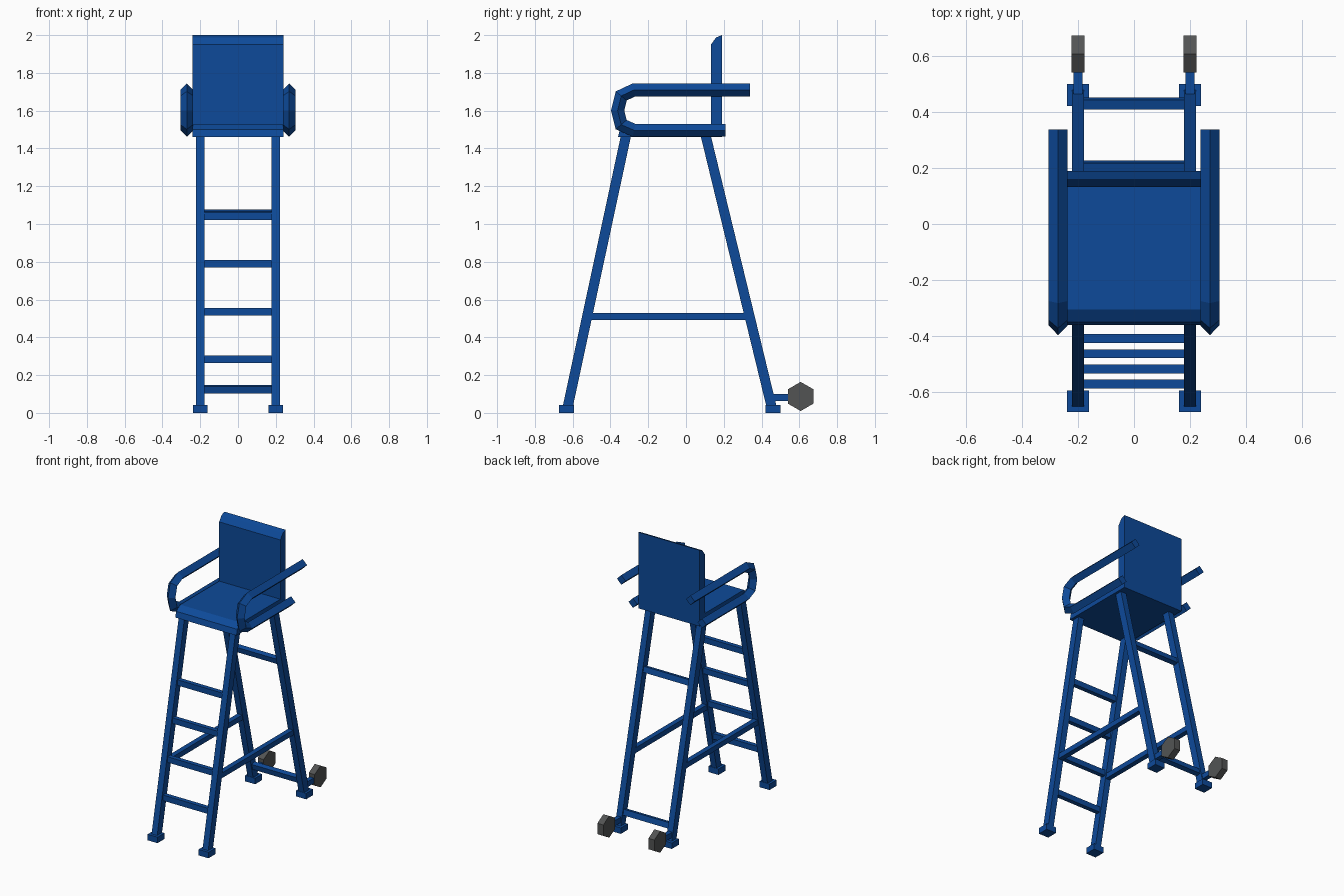
import bpy, bmesh, math
from mathutils import Vector

if "Cube" in bpy.data.objects:
    bpy.data.objects.remove(bpy.data.objects["Cube"])


def material(name, rgb):
    m = bpy.data.materials.new(name)
    m.diffuse_color = (*rgb, 1)
    m.use_nodes = True
    m.node_tree.nodes["Principled BSDF"].inputs["Base Color"].default_value = m.diffuse_color
    return m


BLUE = material("blue_paint", (0.004, 0.068, 0.32))
GREY = material("dark_grey_rubber", (0.085, 0.088, 0.088))


def finish(name, bm, mat):
    bmesh.ops.recalc_face_normals(bm, faces=bm.faces)
    me = bpy.data.meshes.new(name)
    bm.to_mesh(me)
    bm.free()
    me.materials.append(mat)
    ob = bpy.data.objects.new(name, me)
    bpy.context.collection.objects.link(ob)
    return ob


def prism(name, profile, x0, x1, mat=BLUE):
    """Extrude a (y, z) outline from x0 to x1."""
    bm = bmesh.new()
    f = bm.faces.new([bm.verts.new((x0, y, z)) for y, z in profile])
    r = bmesh.ops.extrude_face_region(bm, geom=[f])
    vs = [v for v in r["geom"] if isinstance(v, bmesh.types.BMVert)]
    bmesh.ops.translate(bm, verts=vs, vec=(x1 - x0, 0, 0))
    return finish(name, bm, mat)


def rect(y0, y1, z0, z1):
    return [(y0, z0), (y1, z0), (y1, z1), (y0, z1)]


def tilted(y, z, d, h, slope):
    """Rectangle leaning along a leg."""
    u = Vector((slope, 1)).normalized() * h / 2
    w = Vector((1, -slope)).normalized() * d / 2
    c = Vector((y, z))
    return [tuple(c + a) for a in (-u - w, -u + w, u + w, u - w)]


def tube(name, path, x, r):
    """Sweep a four-sided diamond along a (y, z) path with mitred corners."""
    bm = bmesh.new()
    p = [Vector(q) for q in path]
    rings = []
    for i, c in enumerate(p):
        a = (c - p[max(i - 1, 0)]).normalized()
        b = (p[min(i + 1, len(p) - 1)] - c).normalized()
        t = (a + b).normalized()
        n = Vector((-t.y, t.x))
        k = r / max(n.dot(Vector((-b.y, b.x))), n.dot(Vector((-a.y, a.x))))
        rings.append([bm.verts.new(v) for v in (
            (x + r, c.x, c.y), (x, c.x + n.x * k, c.y + n.y * k),
            (x - r, c.x, c.y), (x, c.x - n.x * k, c.y - n.y * k))])
    for s, e in zip(rings, rings[1:]):
        for j in range(4):
            bm.faces.new((s[j], s[(j + 1) % 4], e[(j + 1) % 4], e[j]))
    bm.faces.new(rings[0])
    bm.faces.new(rings[-1])
    return finish(name, bm, BLUE)


# Leg centre lines: y = base + slope * z
FRONT = (-0.633, 0.2148)
REAR = (0.461, -0.243)


def leg_y(leg, z):
    return leg[0] + leg[1] * z


# Seat and backrest with chamfered leading edges
prism("seat", [(-0.36, 1.46), (0.19, 1.46), (0.19, 1.53), (-0.305, 1.53), (-0.35, 1.50)], -0.24, 0.24)
prism("backrest", [(0.132, 1.50), (0.19, 1.46), (0.19, 2.0), (0.16, 1.988), (0.132, 1.95)], -0.24, 0.24)

arm_path = [(0.338, 1.71), (-0.275, 1.71), (-0.343, 1.678), (-0.362, 1.602),
            (-0.343, 1.526), (-0.275, 1.496), (0.208, 1.496)]
wheel = [(0.607 + 0.077 * math.sin(k * math.pi / 3), 0.087 + 0.077 * math.cos(k * math.pi / 3))
         for k in range(6)]

for s, side in ((-1, "left"), (1, "right")):
    c = 0.2 * s
    # Legs and feet
    for leg, label in ((FRONT, "front"), (REAR, "rear")):
        b, t = leg_y(leg, 0.002), leg_y(leg, 1.465)
        prism(f"{label}_leg_{side}",
              [(b - 0.027, 0.002), (b + 0.027, 0.002), (t + 0.027, 1.465), (t - 0.027, 1.465)],
              c - 0.022, c + 0.022)
        f = leg_y(leg, 0)
        prism(f"{label}_foot_{side}", rect(f - 0.039, f + 0.039, 0, 0.042), c - 0.039, c + 0.039)
    # Side brace between front and rear leg
    prism(f"side_brace_{side}", rect(leg_y(FRONT, 0.51), leg_y(REAR, 0.51), 0.493, 0.53),
          c - 0.018, c + 0.018)
    # Transport wheel and its bracket
    prism(f"wheel_{side}", wheel, c - 0.023, c + 0.023, GREY)
    prism(f"wheel_bracket_{side}", rect(0.44, 0.57, 0.062, 0.10), c - 0.016, c + 0.016)
    # Looped armrest
    tube(f"armrest_{side}", arm_path, 0.271 * s, 0.034)

# Ladder rungs at the front
for i, z in enumerate((0.285, 0.535, 0.79, 1.04)):
    y = leg_y(FRONT, z)
    prism(f"front_rung_{i + 1}", rect(y - 0.016, y + 0.016, z - 0.02, z + 0.02), -0.185, 0.185)

# Cross bars at the rear
for i, z in enumerate((0.125, 1.052)):
    prism(f"rear_cross_bar_{i + 1}", tilted(leg_y(REAR, z), z, 0.034, 0.04, REAR[1]), -0.185, 0.185)
